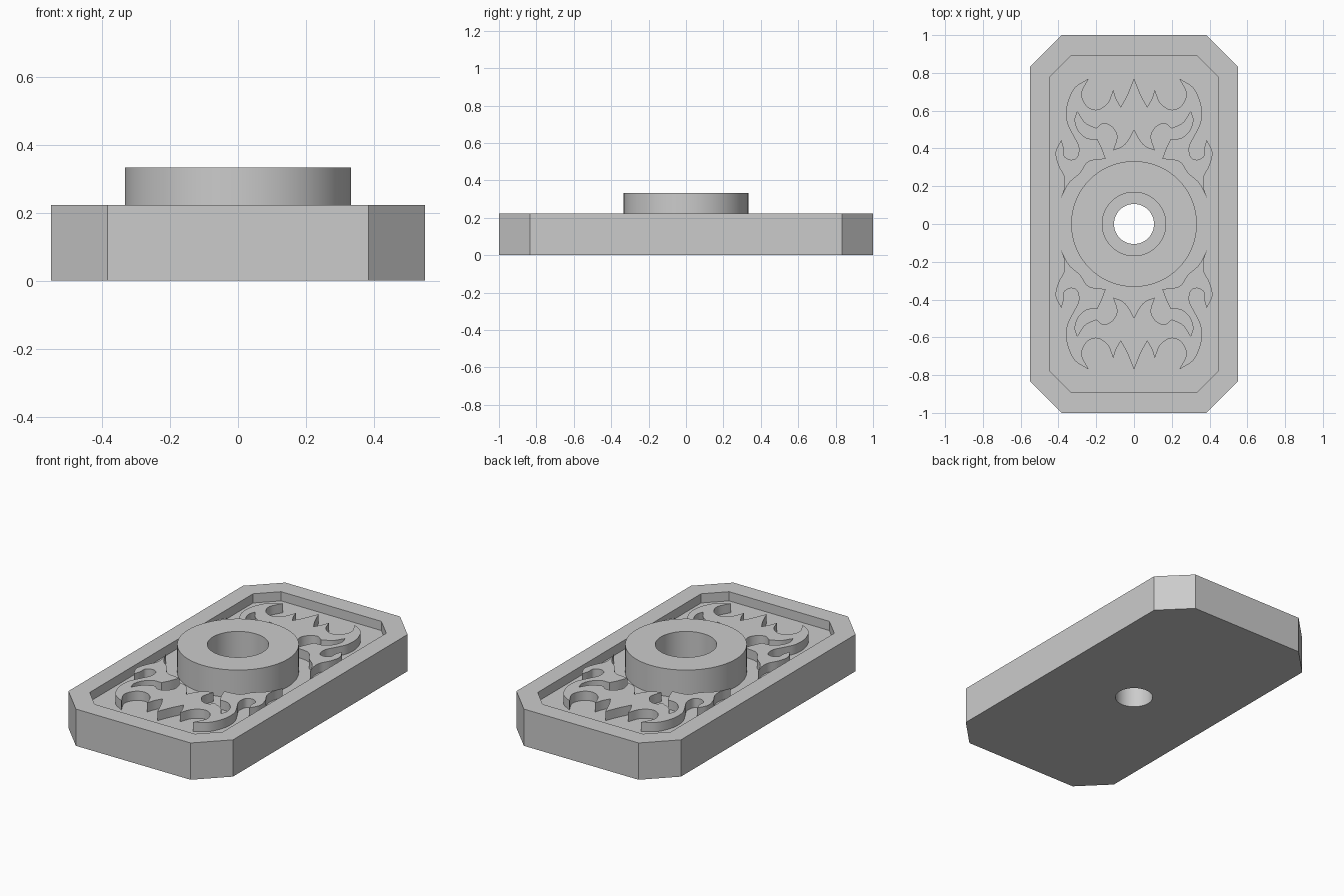
import bpy
import bmesh
import math
from mathutils import Vector

cube = bpy.data.objects.get("Cube")
if cube:
    bpy.data.objects.remove(cube, do_unlink=True)

U = 1 / 18            # base module of the whole design
FLOOR, RIM, HUB_TOP = 3 * U, 4 * U, 6 * U

grey = bpy.data.materials.new("plain_grey")
grey.use_nodes = True
grey.diffuse_color = (0.6, 0.6, 0.6, 1)
grey.node_tree.nodes["Principled BSDF"].inputs["Base Color"].default_value = grey.diffuse_color


def prism(name, outline, bottom, top):
    """Extrude a closed 2D outline between two heights."""
    bm = bmesh.new()
    face = bm.faces.new([bm.verts.new((x, y, bottom)) for x, y in outline])
    extruded = bmesh.ops.extrude_face_region(bm, geom=[face])["geom"]
    for v in extruded:
        if isinstance(v, bmesh.types.BMVert):
            v.co.z = top
    bmesh.ops.recalc_face_normals(bm, faces=bm.faces)
    mesh = bpy.data.meshes.new(name)
    bm.to_mesh(mesh)
    bm.free()
    mesh.materials.append(grey)
    obj = bpy.data.objects.new(name, mesh)
    bpy.context.collection.objects.link(obj)
    return obj


def activate(obj):
    bpy.ops.object.select_all(action="DESELECT")
    obj.select_set(True)
    bpy.context.view_layer.objects.active = obj


def cut(target, cutter):
    """Subtract the cutter, then discard it."""
    mod = target.modifiers.new("cut", "BOOLEAN")
    mod.operation = "DIFFERENCE"
    mod.solver = "EXACT"
    mod.object = cutter
    activate(target)
    bpy.ops.object.modifier_apply(modifier=mod.name)
    bpy.data.objects.remove(cutter, do_unlink=True)


def smooth(obj):
    activate(obj)
    bpy.ops.object.shade_smooth_by_angle(angle=math.radians(30))


def octagon(hx, hy, c):
    corner = [(hx, hy - c), (hx - c, hy)]
    right = [(x, -y) for x, y in reversed(corner)] + corner
    return right + [(-x, -y) for x, y in right]


def circle(r, n=72):
    return [(r * math.cos(math.tau * i / n), r * math.sin(math.tau * i / n)) for i in range(n)]


def spline(points, steps=6):
    """Smooth curve through the points, omitting the last one."""
    p = [Vector(q) for q in points]
    p = [2 * p[0] - p[1]] + p + [2 * p[-1] - p[-2]]
    out = []
    for a, b, c, d in zip(p, p[1:], p[2:], p[3:]):
        for i in range(steps):
            t = i / steps
            out.append(0.5 * (2 * b + (c - a) * t + (2 * a - 5 * b + 4 * c - d) * t**2
                              + (3 * b - a - 3 * c + d) * t**3))
    return out


# Chamfered plate with a sunken panel and a through hole
plate = prism("base_plate", octagon(0.55, 1, 3 * U), 0, RIM)
cut(plate, prism("panel_cutter", octagon(0.445, 0.89, 0.11), FLOOR, 1))
cut(plate, prism("bore_cutter", circle(0.106), -1, 1))
smooth(plate)

# Raised round hub with a wider bore
hub = prism("hub_ring", circle(0.333), FLOOR - 0.01, HUB_TOP)
cut(hub, prism("hub_cutter", circle(0.168), -1, 1))
smooth(hub)

# Half outline of the flame scrollwork: strokes joined at sharp tips
strokes = [
    [(0, .77), (.035, .685), (.07, .62)],
    [(.07, .62), (.095, .665), (.11, .71)],
    [(.11, .71), (.14, .64), (.195, .605), (.25, .625), (.277, .69), (.24, .77)],
    [(.24, .77), (.315, .72), (.355, .63), (.355, .54), (.32, .465), (.293, .41),
     (.3, .355), (.335, .34), (.37, .36), (.372, .4), (.385, .445)],
    [(.385, .445), (.415, .38), (.4, .31), (.37, .25), (.37, .19), (.39, .13)],
    [(.39, .13), (.345, .215), (.285, .27), (.24, .33), (.15, .345)],
    [(.15, .345), (.17, .4), (.195, .45)],
    [(.195, .45), (.25, .455), (.295, .495), (.312, .55), (.3, .593)],
    [(.3, .593), (.26, .535), (.2, .505)],
    [(.2, .505), (.165, .53), (.12, .517), (.09, .465), (.11, .39)],
    [(.11, .39), (.06, .41), (.025, .45), (0, .497)],
]
half = [p for s in strokes for p in spline(s)] + [Vector(strokes[-1][-1])]
outline = half + [Vector((-p.x, p.y)) for p in reversed(half[1:-1])]

# The same scrollwork at both ends of the panel
for end, side in (("back", 1), ("front", -1)):
    smooth(prism(end + "_scrollwork", [(p.x, p.y * side) for p in outline], FLOOR - 0.01, RIM))
